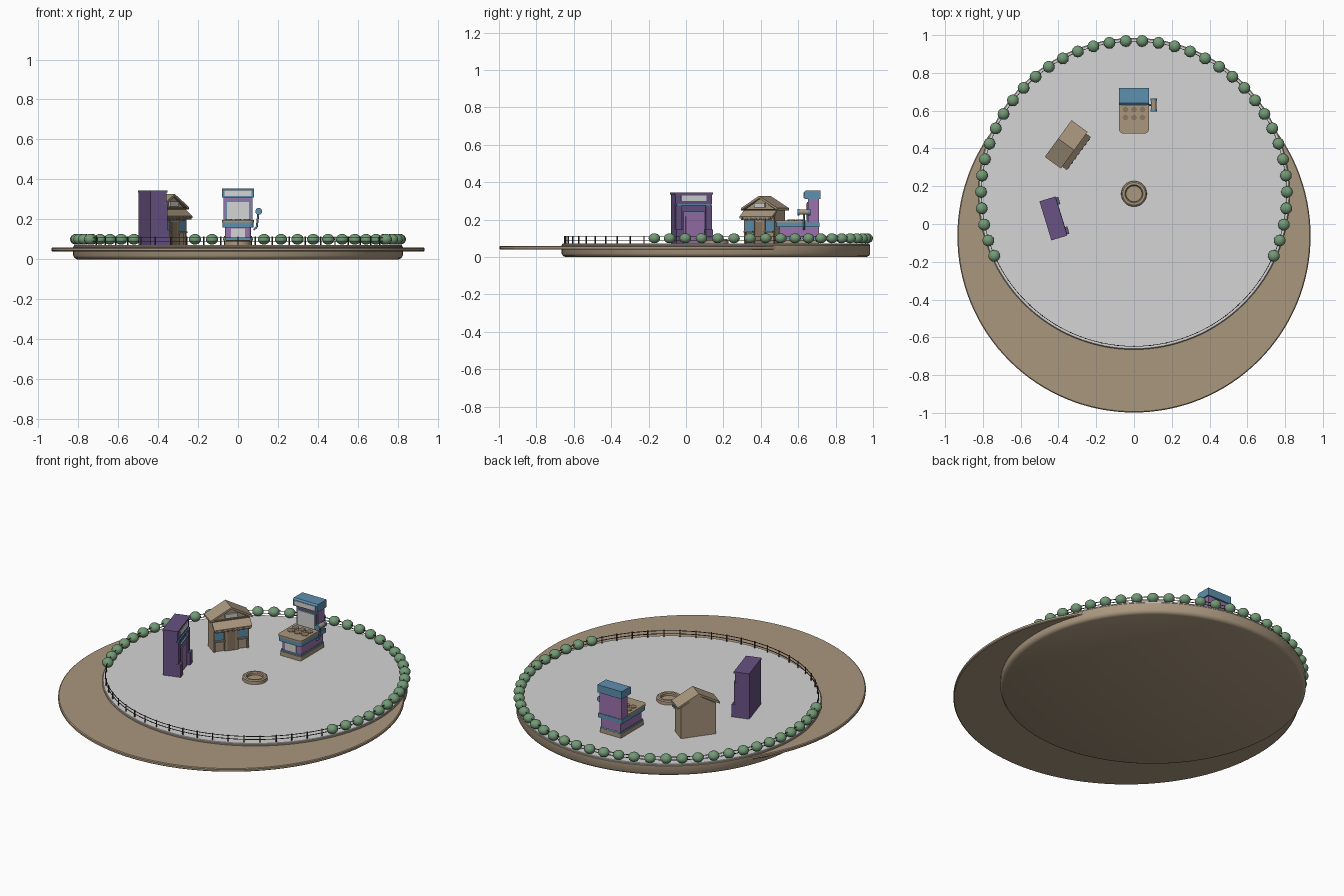
import bpy, bmesh, math
from mathutils import Matrix, Vector

if "Cube" in bpy.data.objects:
    bpy.data.objects.remove(bpy.data.objects["Cube"])


def material(name, rgb):
    m = bpy.data.materials.new(name)
    m.diffuse_color = (*rgb, 1)
    m.use_nodes = True
    m.node_tree.nodes["Principled BSDF"].inputs["Base Color"].default_value = m.diffuse_color
    return m


TAN = material("tan", (0.40, 0.31, 0.21))
DARK_TAN = material("dark tan", (0.26, 0.19, 0.125))
GREY = material("pale grey", (0.66, 0.66, 0.66))
GREEN = material("leaf green", (0.17, 0.32, 0.18))
PURPLE = material("deep purple", (0.14, 0.085, 0.23))
LILAC = material("lilac", (0.33, 0.17, 0.42))
BLUE = material("blue", (0.11, 0.28, 0.43))
DARK = material("dark brown", (0.06, 0.045, 0.035))

FLOOR = 0.072
CENTRE = Vector((0, 0.16, 0))
ID = Matrix.Identity(4)


def finish(name, bm, mat, place=ID, smooth=False):
    bmesh.ops.recalc_face_normals(bm, faces=bm.faces)
    me = bpy.data.meshes.new(name)
    bm.to_mesh(me)
    bm.free()
    me.materials.append(mat)
    ob = bpy.data.objects.new(name, me)
    ob.matrix_world = place
    bpy.context.collection.objects.link(ob)
    if smooth:
        bpy.ops.object.select_all(action='DESELECT')
        ob.select_set(True)
        bpy.context.view_layer.objects.active = ob
        bpy.ops.object.shade_smooth_by_angle(angle=math.radians(35))
    return ob


def boxes(name, mat, place, *ranges):
    """Each range is x0, x1, y0, y1, z0, z1."""
    bm = bmesh.new()
    for x0, x1, y0, y1, z0, z1 in ranges:
        m = Matrix.Translation(((x0 + x1) / 2, (y0 + y1) / 2, (z0 + z1) / 2))
        bmesh.ops.create_cube(bm, size=1, matrix=m @ Matrix.Diagonal((x1 - x0, y1 - y0, z1 - z0, 1)))
    return finish(name, bm, mat, place)


def lathe(name, mat, profile, centre, seg=96):
    bm = bmesh.new()
    vs = [bm.verts.new((r, 0, z)) for r, z in profile]
    es = [bm.edges.new(p) for p in zip(vs, vs[1:])]
    bmesh.ops.spin(bm, geom=vs + es, axis=(0, 0, 1), cent=(0, 0, 0), angle=math.tau,
                   steps=seg, use_duplicate=False)
    bmesh.ops.remove_doubles(bm, verts=bm.verts, dist=1e-5)
    return finish(name, bm, mat, Matrix.Translation(centre), True)


def extrude(name, mat, place, points, axis, a, b):
    """Prism of a 2D outline: axis 'y' reads points as x,z; axis 'x' as y,z; 'z' as x,y."""
    put = {'x': lambda p, t: (t, *p), 'y': lambda p, t: (p[0], t, p[1]), 'z': lambda p, t: (*p, t)}[axis]
    bm = bmesh.new()
    lo = [bm.verts.new(put(p, a)) for p in points]
    hi = [bm.verts.new(put(p, b)) for p in points]
    bm.faces.new(lo)
    bm.faces.new(hi)
    n = len(points)
    for i in range(n):
        bm.faces.new((lo[i], lo[(i + 1) % n], hi[(i + 1) % n], hi[i]))
    return finish(name, bm, mat, place)


def rods(name, mat, place, radius, segments, sides=12):
    bm = bmesh.new()
    for p, q in segments:
        p, q = Vector(p), Vector(q)
        d = q - p
        m = Matrix.Translation((p + q) / 2) @ d.to_track_quat('Z', 'Y').to_matrix().to_4x4()
        bmesh.ops.create_cone(bm, cap_ends=True, segments=sides, radius1=radius, radius2=radius,
                              depth=d.length, matrix=m)
    return finish(name, bm, mat, place, True)


def facing_centre(x, y):
    """Placement on the floor with local -y turned to the plaza centre."""
    d = CENTRE - Vector((x, y, 0))
    return Matrix.Translation((x, y, FLOOR)) @ Matrix.Rotation(math.atan2(d.x, -d.y), 4, 'Z')


def around(deg, radius, z):
    a = math.radians(deg)
    return CENTRE + Vector((radius * math.cos(a), radius * math.sin(a), z))


# Ground: sand disc, round plaza and its paving
lathe("sand_disc", TAN, [(0, .04), (.93, .04), (.935, .044), (.935, .055), (.93, .059), (0, .059)], (0, -.063, 0), 128)
lathe("plaza_base", TAN, [(0, 0), (.805, 0), (.818, .006), (.825, .018), (.825, .062), (.822, .066), (0, .066)], CENTRE, 128)
lathe("plaza_paving", GREY, [(0, .064), (.822, .064), (.822, .07), (.82, FLOOR), (0, FLOOR)], CENTRE, 128)

# Ring seat in the middle
lathe("fountain_ring", TAN, [(0, FLOOR), (0, .078), (.042, .078), (.043, .09), (.048, .095), (.06, .095),
                             (.067, .09), (.068, FLOOR)], CENTRE, 40)

# Fence: thin rails all around, posts along the open front
for i, z in enumerate((.088, .106)):
    lathe("fence_rail_%d" % (i + 1), DARK, [(.806, z), (.809, z), (.809, z + .003), (.806, z + .003), (.806, z)], CENTRE, 120)
STEP = 6.16
rods("fence_posts", DARK, ID, .0035,
     [(around(a, .8075, .07), around(a, .8075, .113)) for a in (270 + STEP * k for k in range(-10, 11))], 8)

# Round shrubs along the rest of the rim
bm = bmesh.new()
for k in range(38):
    m = Matrix.Translation(around(90 + STEP * (k - 18.5), .81, .1)) @ Matrix.Diagonal((1, 1, .86, 1))
    bmesh.ops.create_uvsphere(bm, u_segments=16, v_segments=10, radius=.031, matrix=m)
finish("shrubs", bm, GREEN, ID, True)

# Mallet game cabinet
P = facing_centre(0, .6)


def rounded(w, y0, y1, r):
    pts = [(w, y1), (-w, y1)]
    for cx, start in ((-w + r, 180), (w - r, 270)):
        for k in range(5):
            a = math.radians(start + 22.5 * k)
            pts.append((cx + r * math.cos(a), y0 + r + r * math.sin(a)))
    return pts


extrude("game_plinth", TAN, P, rounded(.07, -.11, .112, .012), 'z', 0, .025)
extrude("game_body", LILAC, P, rounded(.064, -.1, .11, .012), 'z', .025, .09)
boxes("game_body_trim", BLUE, P, (-.066, .066, -.102, .111, .025, .034))
boxes("coin_panel", GREY, P, (-.035, .035, -.106, -.1, .038, .082))
extrude("game_table", BLUE, P, rounded(.078, -.118, .115, .022), 'z', .088, .113)
extrude("game_top", TAN, P, rounded(.08, -.121, .05, .024), 'z', .113, .124)
spots = [(x, y) for x in (-.045, 0, .045) for y in (-.036, .006)]
rods("game_hole_rims", TAN, P, .02, [((x, y, .122), (x, y, .128)) for x, y in spots], 20)
rods("game_holes", DARK_TAN, P, .015, [((x, y, .122), (x, y, .1285)) for x, y in spots], 20)
boxes("game_back", LILAC, P, (-.072, .072, .052, .112, .11, .24))
boxes("screen_frame", BLUE, P, (-.063, .063, .046, .054, .118, .222))
boxes("screen", GREY, P, (-.054, .054, .042, .05, .128, .214))
extrude("game_canopy", BLUE, P, [(.034, .238), (.12, .238), (.12, .283), (.04, .283), (.03, .275)], 'x', -.08, .08)
boxes("canopy_sign", GREY, P, (-.068, .068, .027, .034, .244, .273))
rods("mallet_handle", BLUE, P, .005, [((.078, .03, .075), (.094, .03, .09)), ((.094, .03, .09), (.103, .03, .165))])
rods("mallet_head", TAN, P, .014, [((.104, .003, .168), (.104, .057, .168))], 16)
rods("mallet_ends", BLUE, P, .017, [((.104, y, .168), (.104, y + .012, .168)) for y in (-.005, .053)], 16)

# Gabled ticket hut
P = facing_centre(-.361, .423)
extrude("hut_walls", TAN, P, [(-.1, 0), (.1, 0), (.1, .182), (0, .24), (-.1, .182)], 'y', -.045, .045)
extrude("hut_roof", TAN, P, [(-.12, .178), (-.12, .19), (0, .255), (.12, .19), (.12, .178), (0, .242)], 'y', -.055, .05)
extrude("gable_trim", DARK_TAN, P, [(-.105, .18), (-.105, .186), (.105, .186), (.105, .18)], 'y', -.052, -.045)
boxes("gable_sign", GREY, P, (-.035, .035, -.055, -.044, .192, .217))
extrude("hut_awning", TAN, P, [(-.044, .178), (-.085, .145), (-.085, .134), (-.044, .165)], 'x', -.108, .108)
boxes("awning_trim", BLUE, P, (-.1, .1, -.08, -.074, .128, .14))
boxes("awning_scallops", DARK_TAN, P, *[(x / 100 - .006, x / 100 + .006, -.088, -.083, .127, .142) for x in range(-9, 10, 3)])
boxes("hut_windows", BLUE, P, *[(c - .024, c + .024, -.053, -.044, .068, .122) for c in (-.066, .066)])
boxes("window_ledges", TAN, P, *[(c - .03, c + .03, -.064, -.044, .06, .068) for c in (-.066, .066)])
boxes("door_frame", TAN, P, (-.03, .03, -.052, -.044, 0, .125))
boxes("hut_door", DARK_TAN, P, (-.022, .022, -.055, -.05, 0, .115))
boxes("hut_posts", DARK_TAN, P, *[(c - .005, c + .005, -.054, -.044, 0, .15) for c in (-.095, -.035, .035, .095)])

# Tall purple booth
P = facing_centre(-.425, .03)
boxes("booth_body", PURPLE, P, (-.102, .102, -.032, .045, 0, .262))
boxes("booth_cap", PURPLE, P, (-.108, .108, -.042, .046, .262, .273))
boxes("booth_header", PURPLE, P, (-.102, .102, -.038, -.03, .212, .262))
boxes("booth_sign", GREY, P, (-.07, .07, -.043, -.037, .228, .258))
boxes("booth_trim", BLUE, P, (-.095, .095, -.044, -.03, .204, .212))
boxes("booth_side_columns", PURPLE, P, *[(c - .016, c + .016, -.044, -.03, 0, .204) for c in (-.084, .084)])
boxes("booth_column_feet", PURPLE, P, *[(c - .02, c + .02, -.056, -.03, 0, .075) for c in (-.082, .082)])
boxes("booth_door_frame", LILAC, P, (-.058, .058, -.039, -.03, 0, .165))
boxes("booth_door", LILAC, P, (-.046, .046, -.044, -.036, .006, .145))
boxes("booth_lintel", BLUE, P, (-.06, .06, -.042, -.03, .165, .171))
